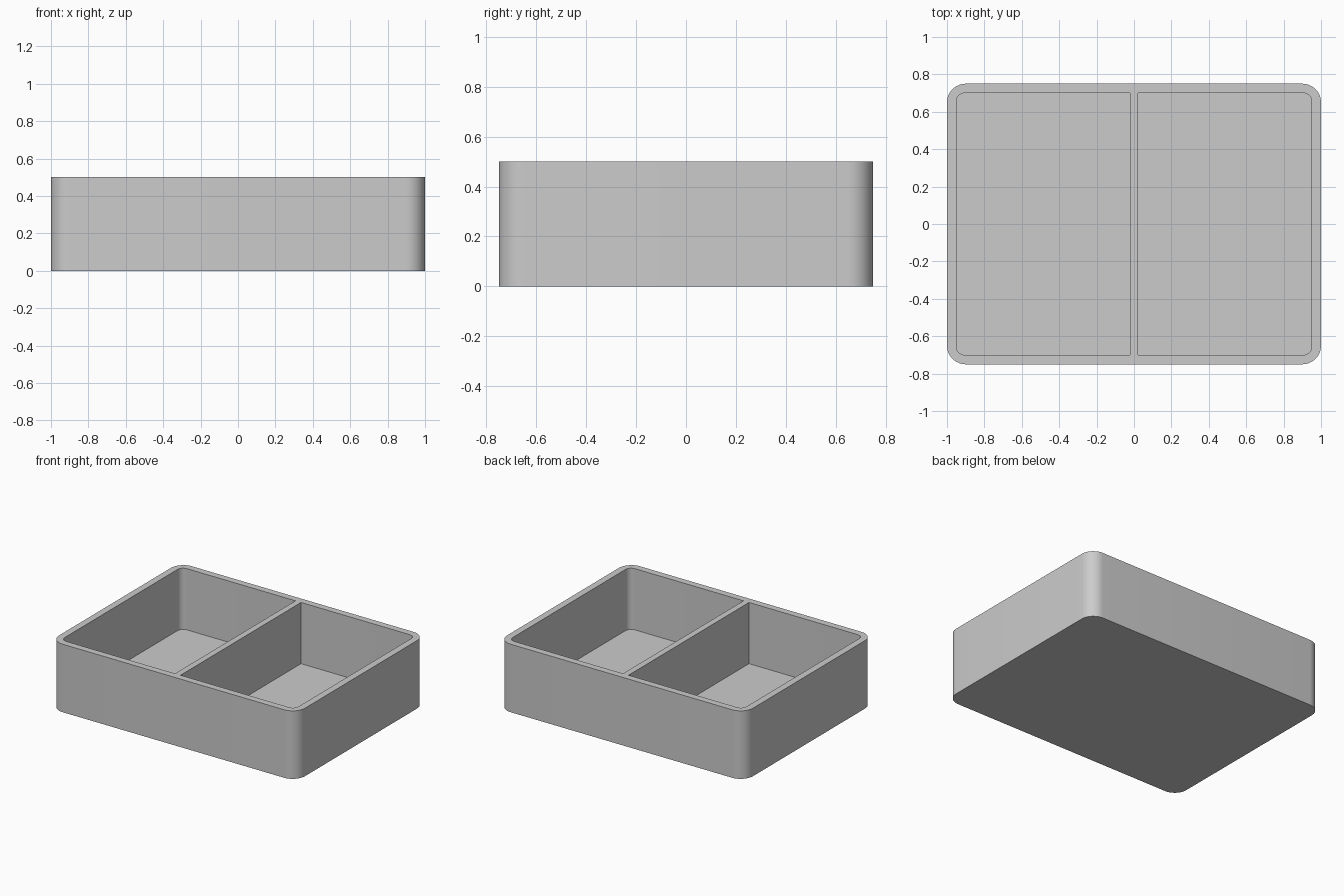
import bpy, bmesh, math

if "Cube" in bpy.data.objects:
    bpy.data.objects.remove(bpy.data.objects["Cube"])

# Overall dimensions
HALF_X, HALF_Y, HEIGHT = 1.0, 0.75, 0.5
WALL, FLOOR, DIVIDER = 0.05, 0.05, 0.045
R_OUT, R_IN, STEPS = 0.1, 0.045, 12


def rounded_rect(x0, x1, y0, y1, r_left, r_right):
    """Counter-clockwise outline; a radius of 0 gives a sharp corner."""
    pts = []
    corners = [(x1, y1, -1, -1, r_right, 0), (x0, y1, 1, -1, r_left, 90),
               (x0, y0, 1, 1, r_left, 180), (x1, y0, -1, 1, r_right, 270)]
    for x, y, sx, sy, r, start in corners:
        n = STEPS if r else 0
        for i in range(n + 1):
            a = math.radians(start + 90 * i / max(n, 1))
            pts.append((x + sx * r + r * math.cos(a), y + sy * r + r * math.sin(a)))
    return pts


def add_walls(bm, outline, z_low):
    """Vertical walls from z_low to the rim plus the cap at z_low; returns rim edges."""
    low = [bm.verts.new((x, y, z_low)) for x, y in outline]
    top = [bm.verts.new((x, y, HEIGHT)) for x, y in outline]
    n = len(outline)
    for i in range(n):
        j = (i + 1) % n
        bm.faces.new((low[i], low[j], top[j], top[i]))
    bm.faces.new(low)
    return [bm.edges.get((top[i], top[(i + 1) % n])) for i in range(n)]


bm = bmesh.new()

# Outer shell
rim = add_walls(bm, rounded_rect(-HALF_X, HALF_X, -HALF_Y, HALF_Y, R_OUT, R_OUT), 0)

# Two compartments, square against the divider
xi, yi, d = HALF_X - WALL, HALF_Y - WALL, DIVIDER / 2
rim += add_walls(bm, rounded_rect(-xi, -d, -yi, yi, R_IN, 0), FLOOR)
rim += add_walls(bm, rounded_rect(d, xi, -yi, yi, 0, R_IN), FLOOR)

# Flat rim and divider top
bmesh.ops.triangle_fill(bm, edges=rim, use_beauty=True, normal=(0, 0, 1))
bmesh.ops.recalc_face_normals(bm, faces=bm.faces)

mesh = bpy.data.meshes.new("divided_tray")
bm.to_mesh(mesh)
bm.free()
tray = bpy.data.objects.new("divided_tray", mesh)
bpy.context.collection.objects.link(tray)

grey = bpy.data.materials.new("plain_grey")
grey.diffuse_color = (0.6, 0.6, 0.6, 1)
grey.use_nodes = True
grey.node_tree.nodes["Principled BSDF"].inputs["Base Color"].default_value = grey.diffuse_color
mesh.materials.append(grey)

# Smooth rounded corners, crisp edges
bpy.context.view_layer.objects.active = tray
tray.select_set(True)
bpy.ops.object.shade_smooth_by_angle(angle=math.radians(30))
